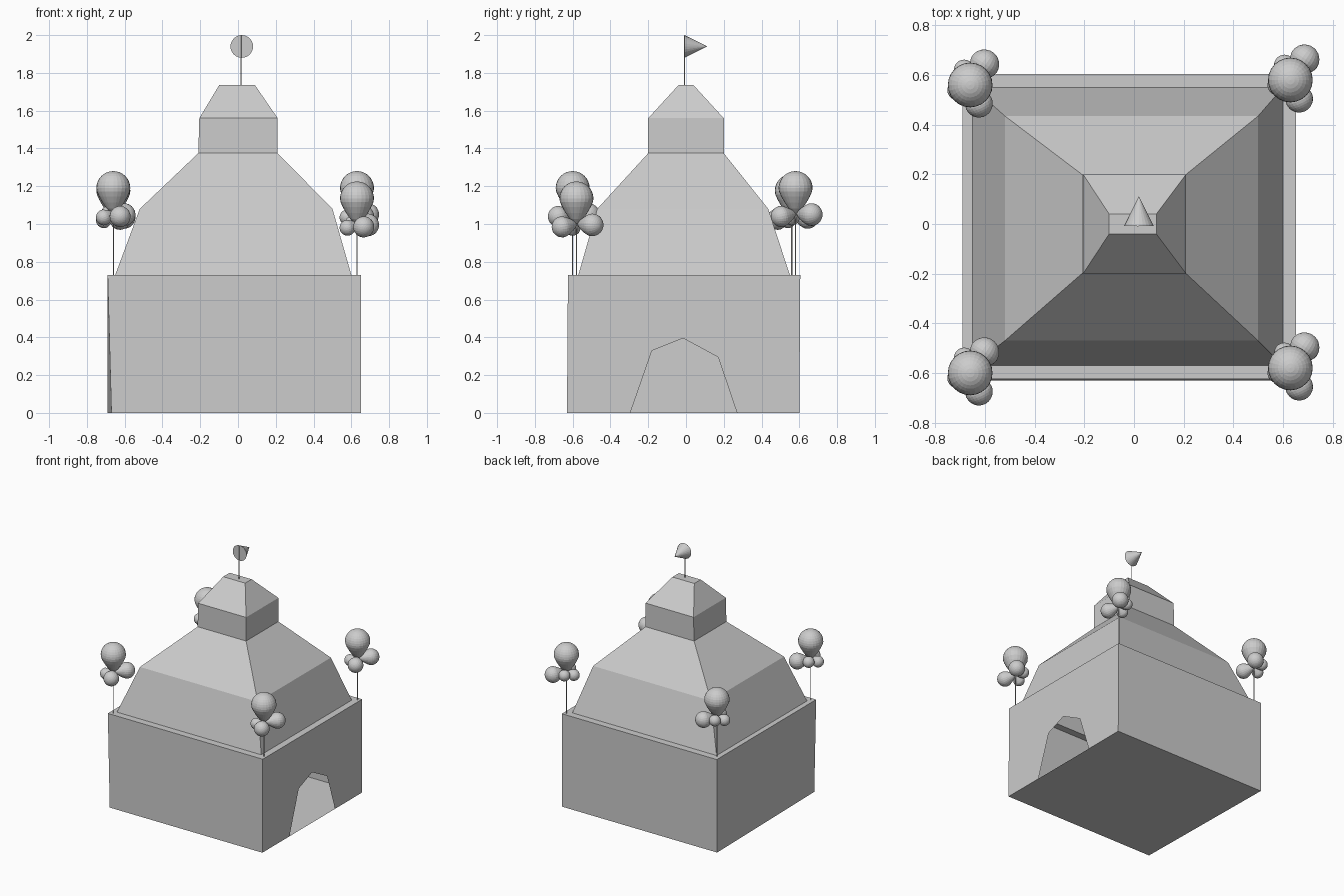
import bpy, bmesh, math
from mathutils import Vector

if "Cube" in bpy.data.objects:
    bpy.data.objects.remove(bpy.data.objects["Cube"])

grey = bpy.data.materials.new("plain_grey")
grey.diffuse_color = (0.604, 0.604, 0.604, 1)
grey.use_nodes = True
grey.node_tree.nodes["Principled BSDF"].inputs["Base Color"].default_value = grey.diffuse_color


def finish(name, bm):
    bmesh.ops.remove_doubles(bm, verts=bm.verts, dist=1e-5)
    bmesh.ops.recalc_face_normals(bm, faces=bm.faces)
    me = bpy.data.meshes.new(name)
    bm.to_mesh(me)
    bm.free()
    me.materials.append(grey)
    ob = bpy.data.objects.new(name, me)
    bpy.context.collection.objects.link(ob)
    return ob


def ring(bm, x0, x1, y0, y1, z):
    return [bm.verts.new((x, y, z)) for x, y in ((x0, y0), (x1, y0), (x1, y1), (x0, y1))]


def cone(name, loc, r1, r2, depth, segs, direction=(0, 0, 1)):
    """Cylinder or cone starting at loc and running along direction."""
    bm = bmesh.new()
    bmesh.ops.create_cone(bm, cap_ends=True, segments=segs, radius1=r1, radius2=r2, depth=depth)
    d = Vector(direction)
    bmesh.ops.rotate(bm, verts=bm.verts, matrix=Vector((0, 0, 1)).rotation_difference(d).to_matrix())
    bmesh.ops.translate(bm, verts=bm.verts, vec=Vector(loc) + d * depth / 2)
    return finish(name, bm)


# Hollow walls with an arched doorway on the right side
bm = bmesh.new()
low = ring(bm, -0.69, 0.652, -0.63, 0.60, 0)
low[0].co.x = -0.67
top = ring(bm, -0.69, 0.652, -0.625, 0.605, 0.73)
bm.faces.new(low)
for i in (0, 2, 3):
    j = (i + 1) % 4
    bm.faces.new((low[i], low[j], top[j], top[i]))
door = [(-0.295, 0), (-0.18, 0.33), (-0.015, 0.395), (0.17, 0.295), (0.27, 0)]
arch = [bm.verts.new((0.652, y, z)) for y, z in door]
bm.faces.new([low[1]] + arch + [low[2], top[2], top[1]])
finish("walls", bm)

# Ledge, two-slope roof, lantern and cap as one stack of rectangles
bm = bmesh.new()
stack = [(-0.69, 0.652, -0.625, 0.605, 0.73), (-0.65, 0.60, -0.57, 0.55, 0.73),
         (-0.52, 0.50, -0.47, 0.435, 1.08), (-0.21, 0.21, -0.20, 0.20, 1.375),
         (-0.205, 0.21, -0.20, 0.20, 1.56), (-0.10, 0.09, -0.04, 0.04, 1.735)]
rings = [ring(bm, *s) for s in stack]
for a, b in zip(rings, rings[1:]):
    for i in range(4):
        j = (i + 1) % 4
        bm.faces.new((a[i], a[j], b[j], b[i]))
bm.faces.new(rings[-1])
finish("roof", bm)

# Flagpole and cone-shaped flag
cone("flagpole", (0.015, -0.008, 1.73), 0.003, 0.003, 0.268, 8)
cone("flag", (0.02, -0.008, 1.94), 0.06, 0, 0.12, 24, (0, 1, 0))

# Teardrop profile: half circle on top, tapering tail below
PROFILE = [(math.sin(a), math.cos(a)) for a in (math.radians(11.25 * i) for i in range(9))]
PROFILE += [(0.97, -0.2), (0.84, -0.5), (0.64, -0.85), (0.4, -1.2), (0.12, -1.48), (0, -1.5)]


def balloon(name, hub, offset, r):
    """Balloon whose tail tip points back at the hub."""
    bm = bmesh.new()
    vs = [bm.verts.new((x * r, 0, z * r)) for x, z in PROFILE]
    es = [bm.edges.new(p) for p in zip(vs, vs[1:])]
    bmesh.ops.spin(bm, geom=vs + es, cent=(0, 0, 0), axis=(0, 0, 1),
                   angle=2 * math.pi, steps=24)
    off = Vector(offset)
    rot = Vector((0, 0, 1)).rotation_difference(off.normalized())
    bmesh.ops.rotate(bm, verts=bm.verts, matrix=rot.to_matrix())
    bmesh.ops.translate(bm, verts=bm.verts, vec=Vector(hub) + off)
    finish(name, bm)


# Balloon bunch on a thin stick at each corner
BUNCH = [("large", (0, 0, 0.135), 0.09), ("outer", (0.057, 0.083, -0.005), 0.06),
         ("front", (0.035, -0.075, -0.015), 0.056), ("back", (-0.024, 0.06, 0.0), 0.042),
         ("left", (-0.05, -0.02, -0.02), 0.042)]
CORNERS = [("front_left", -0.66, -0.60, 1.055), ("front_right", 0.63, -0.58, 1.0),
           ("back_right", 0.63, 0.58, 1.055), ("back_left", -0.66, 0.56, 1.04)]
for corner, x, y, z in CORNERS:
    cone(corner + "_stick", (x, y, 0.73), 0.003, 0.003, z - 0.73, 8)
    for part, off, r in BUNCH:
        balloon(f"{corner}_{part}_balloon", (x, y, z), off, r)
